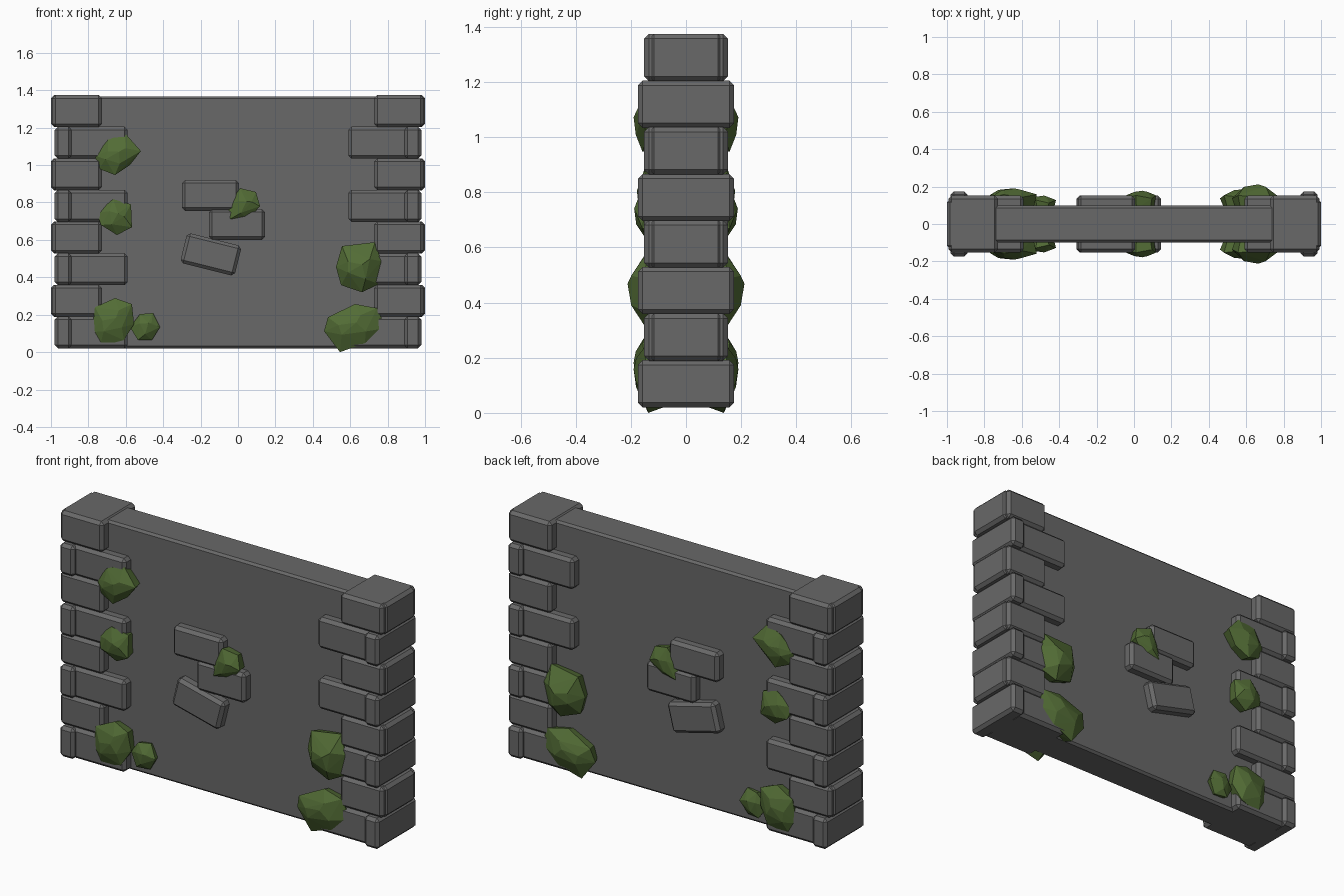
import bpy, bmesh, math
from mathutils import Vector, Matrix

if "Cube" in bpy.data.objects:
    bpy.data.objects.remove(bpy.data.objects["Cube"])


def material(name, rgb):
    m = bpy.data.materials.new(name)
    m.diffuse_color = (*rgb, 1)
    m.use_nodes = True
    m.node_tree.nodes["Principled BSDF"].inputs["Base Color"].default_value = m.diffuse_color
    return m


STONE = material("grey stone", (0.14, 0.14, 0.14))
MOSS = material("moss green", (0.085, 0.15, 0.036))


def finish(bm, name, mat):
    bmesh.ops.recalc_face_normals(bm, faces=bm.faces[:])
    me = bpy.data.meshes.new(name)
    bm.to_mesh(me)
    bm.free()
    me.materials.append(mat)
    ob = bpy.data.objects.new(name, me)
    bpy.context.collection.objects.link(ob)
    return ob


def block(name, x0, x1, half_y, z0, z1, chamfer=0.017, angle=0):
    """Chamfered stone running through the wall, turned about y."""
    bm = bmesh.new()
    bmesh.ops.create_cube(bm, size=1)
    bmesh.ops.scale(bm, vec=(x1 - x0, 2 * half_y, z1 - z0), verts=bm.verts[:])
    bmesh.ops.bevel(bm, geom=bm.edges[:], offset=chamfer, segments=1,
                    affect='EDGES', profile=0.5)
    bmesh.ops.rotate(bm, matrix=Matrix.Rotation(math.radians(angle), 3, 'Y'),
                     verts=bm.verts[:])
    bmesh.ops.translate(bm, vec=((x0 + x1) / 2, 0, (z0 + z1) / 2),
                        verts=bm.verts[:])
    return finish(bm, name, STONE)


# Main wall slab
block("wall_panel", -0.96, 0.96, 0.098, 0.02, 1.367, 0.012)

# Alternating corner stones at both ends
ROWS, BASE, PITCH = 8, 0.02, 0.169
for side, label in ((-1, "left"), (1, "right")):
    def corner(name, xa, xb, half_y, z):
        x0, x1 = sorted((side * xa, side * xb))
        block(f"{label}_{name}", x0, x1, half_y, z, z + PITCH + 0.002)

    for row in range(ROWS):
        z = BASE + row * PITCH
        if row % 2 == 0:
            corner(f"inner_stone_{row}", 0.59, 0.92, 0.152, z)
            corner(f"end_stone_{row}", 0.89, 0.98, 0.174, z)
        else:
            corner(f"corner_stone_{row}", 0.728, 0.992, 0.152, z)
            corner(f"end_stone_{row}", 0.85, 1.0, 0.133, z)

# Loose bricks in the middle of the wall
block("middle_brick_upper", -0.30, 0.005, 0.152, 0.755, 0.92)
block("middle_brick_lower", -0.155, 0.145, 0.152, 0.60, 0.765)
block("middle_brick_tilted", -0.295, 0.005, 0.152, 0.44, 0.605, angle=14)


# Moss clumps: faceted hulls from a front outline, mirrored to the back
def moss(name, depth, rim, outline):
    c = sum((Vector(p) for p in outline), Vector((0, 0))) / len(outline)
    for s, face in ((-1, "front"), (1, "back")):
        bm = bmesh.new()

        def put(p, y):
            bm.verts.new((p.x, s * y, p.y))

        n = len(outline)
        for i, q in enumerate(outline):
            q = Vector(q)
            put(c + (q - c) * 0.85, 0.08)
            put(q, rim + (0.008 if i % 2 else -0.008))
            if i % 2 == 0:
                mid = (q + Vector(outline[(i + 1) % n])) / 2
                put(c + (mid - c) * 0.55, rim + (depth - rim) * 0.8)
        put(c + Vector((0.015, 0.02)), depth)
        res = bmesh.ops.convex_hull(bm, input=bm.verts[:])
        junk = [v for v in set(res["geom_interior"] + res["geom_unused"])
                if isinstance(v, bmesh.types.BMVert)]
        bmesh.ops.delete(bm, geom=junk, context='VERTS')
        finish(bm, f"{name}_{face}", MOSS)


moss("moss_left_top", 0.19, 0.15,
     [(-.765, 1.05), (-.695, 1.135), (-.604, 1.17), (-.519, 1.075),
      (-.578, 1.0), (-.658, .947), (-.743, .98)])
moss("moss_left_middle", 0.188, 0.15,
     [(-.755, .743), (-.668, .818), (-.572, .79), (-.567, .668),
      (-.647, .626), (-.733, .68)])
moss("moss_centre", 0.178, 0.145,
     [(-.053, .78), (.01, .877), (.096, .856), (.118, .78),
      (.053, .711), (-.043, .711)])
moss("moss_right_middle", 0.212, 0.145,
     [(.524, .455), (.556, .567), (.733, .588), (.765, .487),
      (.754, .364), (.663, .32), (.551, .358)])
moss("moss_right_low", 0.19, 0.145,
     [(.46, .112), (.481, .187), (.626, .257), (.743, .235),
      (.791, .128), (.679, .048), (.545, 0)])
moss("moss_left_low", 0.19, 0.15,
     [(-.781, .107), (-.765, .24), (-.658, .289), (-.567, .257),
      (-.556, .15), (-.61, .064), (-.738, .032)])
moss("moss_left_low_small", 0.152, 0.12,
     [(-.578, .134), (-.524, .203), (-.455, .209), (-.417, .134),
      (-.46, .064), (-.535, .064)])
